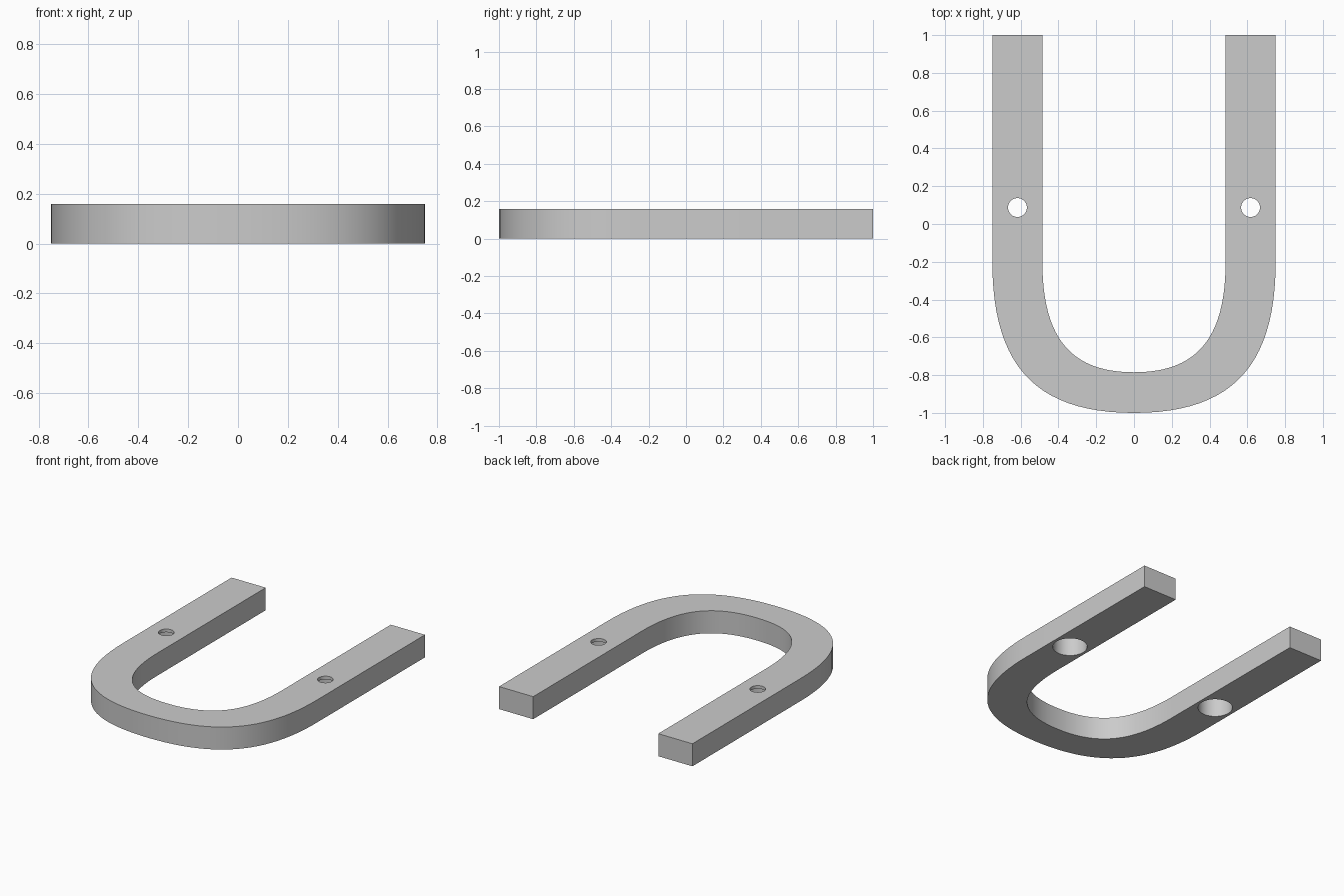
import bpy
import bmesh
from mathutils import Vector
from mathutils.geometry import interpolate_bezier

cube = bpy.data.objects.get("Cube")
if cube:
    bpy.data.objects.remove(cube, do_unlink=True)

HEIGHT = 0.158
BACK = 1.0
BEND = -0.2      # where the straight arms meet the bend
FULL = 0.69      # handle length, fuller than an ellipse

grey = bpy.data.materials.new("plain grey")
grey.use_nodes = True
colour = (0.6, 0.6, 0.6, 1)
grey.diffuse_color = colour
grey.node_tree.nodes["Principled BSDF"].inputs["Base Color"].default_value = colour


def u_line(half_width, bottom, steps=24):
    """Left arm end, round the bend, to the right arm end."""
    depth = BEND - bottom
    quarter = interpolate_bezier(
        Vector((half_width, BEND)),
        Vector((half_width, BEND - FULL * depth)),
        Vector((FULL * half_width, bottom)),
        Vector((0, bottom)), steps)
    right = [(half_width, BACK)] + [(p.x, p.y) for p in quarter]
    left = [(-x, y) for x, y in right[:-1]]
    return left + right[::-1]


# U-shaped body
outline = u_line(0.75, -1.0) + u_line(0.485, -0.785)[::-1]
bm = bmesh.new()
base = bm.faces.new([bm.verts.new((x, y, 0)) for x, y in outline])
top = bmesh.ops.extrude_face_region(bm, geom=[base])["geom"]
bmesh.ops.translate(bm, vec=(0, 0, HEIGHT),
                    verts=[v for v in top if isinstance(v, bmesh.types.BMVert)])
bmesh.ops.recalc_face_normals(bm, faces=bm.faces)
mesh = bpy.data.meshes.new("u_body")
bm.to_mesh(mesh)
bm.free()
body = bpy.data.objects.new("u_body", mesh)
bpy.context.collection.objects.link(body)
mesh.materials.append(grey)


def drill(x, radius, low, high):
    bpy.ops.mesh.primitive_cylinder_add(
        vertices=48, radius=radius, depth=high - low,
        location=(x, 0.087, (low + high) / 2))
    cutter = bpy.context.object
    cutter.name = "hole_cutter"
    cutter.hide_render = True
    cutter.data.materials.append(grey)
    bpy.context.view_layer.objects.active = body
    cut = body.modifiers.new("hole", "BOOLEAN")
    cut.operation = "DIFFERENCE"
    cut.solver = "EXACT"
    cut.object = cutter
    bpy.ops.object.modifier_apply(modifier=cut.name)
    bpy.data.objects.remove(cutter, do_unlink=True)


# Wide pocket from below and narrow through hole in each arm
for side in (-1, 1):
    drill(side * 0.617, 0.112, -0.1, HEIGHT - 0.022)
    drill(side * 0.617, 0.05, -0.1, HEIGHT + 0.1)

bpy.ops.object.select_all(action="DESELECT")
body.select_set(True)
bpy.context.view_layer.objects.active = body
bpy.ops.object.shade_smooth_by_angle(angle=0.5)
